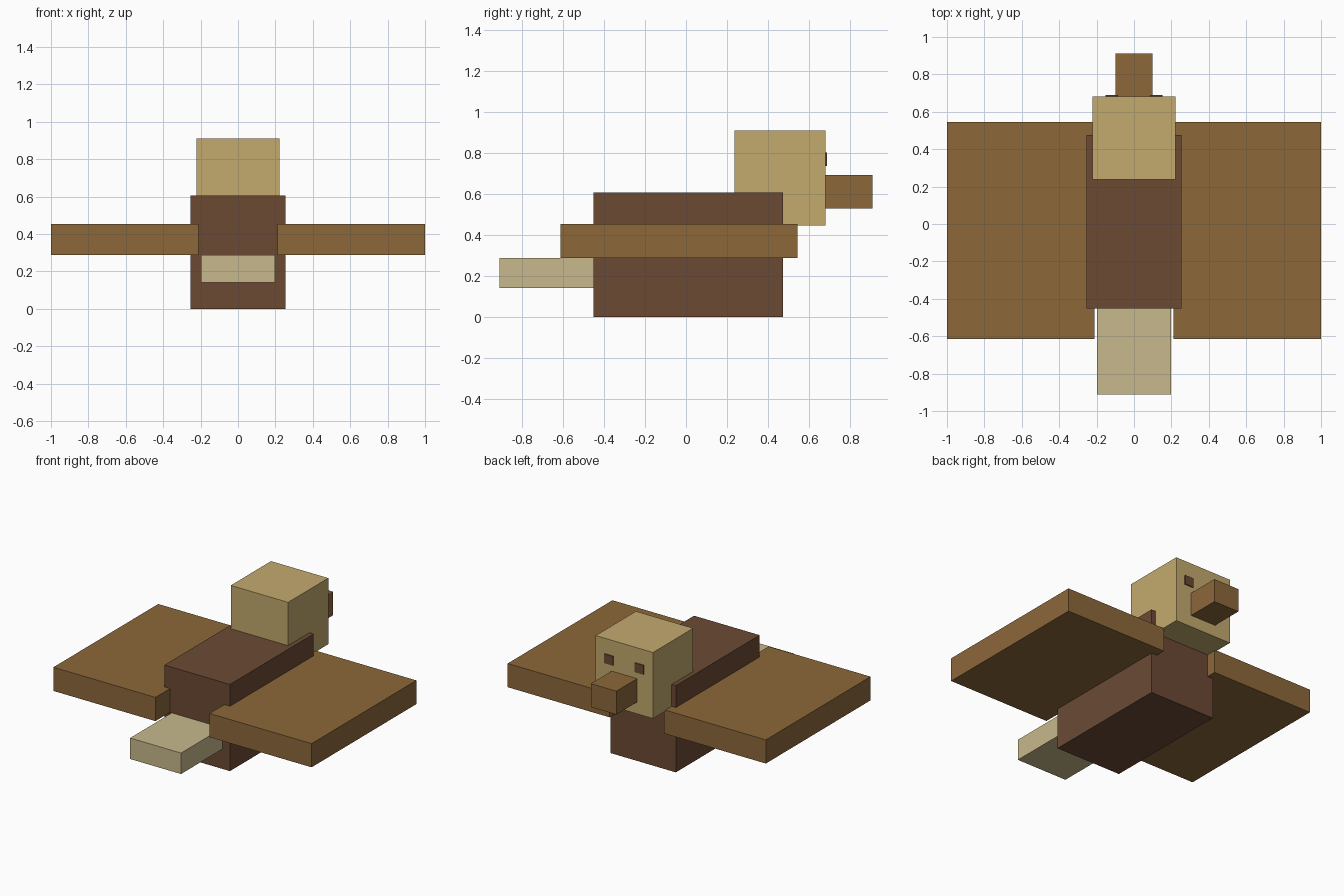
import bpy

if "Cube" in bpy.data.objects:
    bpy.data.objects.remove(bpy.data.objects["Cube"])


def linear(c):
    c /= 255
    return c / 12.92 if c <= 0.04045 else ((c + 0.055) / 1.055) ** 2.4


def material(name, r, g, b):
    m = bpy.data.materials.new(name)
    m.diffuse_color = (linear(r), linear(g), linear(b), 1)
    m.use_nodes = True
    m.node_tree.nodes["Principled BSDF"].inputs["Base Color"].default_value = m.diffuse_color
    return m


dark_brown = material("dark_brown", 107, 74, 52)
mid_brown = material("mid_brown", 140, 104, 58)
tan = material("tan", 196, 170, 110)
pale_tan = material("pale_tan", 200, 185, 140)


def box(name, x, y, z, mat):
    """Box from (min, max) ranges on each axis."""
    bpy.ops.mesh.primitive_cube_add(size=1, location=[(a + b) / 2 for a, b in (x, y, z)])
    ob = bpy.context.object
    ob.name = name
    ob.scale = [b - a for a, b in (x, y, z)]
    bpy.ops.object.transform_apply(location=False, rotation=False, scale=True)
    ob.data.materials.append(mat)
    return ob


# Body, tail, head and beak
box("body", (-0.254, 0.254), (-0.452, 0.475), (0, 0.607), dark_brown)
box("tail", (-0.197, 0.197), (-0.912, -0.45), (0.14, 0.287), pale_tan)
box("head", (-0.222, 0.222), (0.237, 0.682), (0.447, 0.91), tan)
box("beak", (-0.099, 0.099), (0.68, 0.912), (0.53, 0.694), mid_brown)

# Mirrored wings and eyes
for side, s in (("left", -1), ("right", 1)):
    box(side + "_wing", sorted((s * 0.21, s * 1.0)), (-0.614, 0.545), (0.288, 0.454), mid_brown)
    box(side + "_eye", sorted((s * 0.085, s * 0.152)), (0.68, 0.689), (0.738, 0.803), dark_brown)
